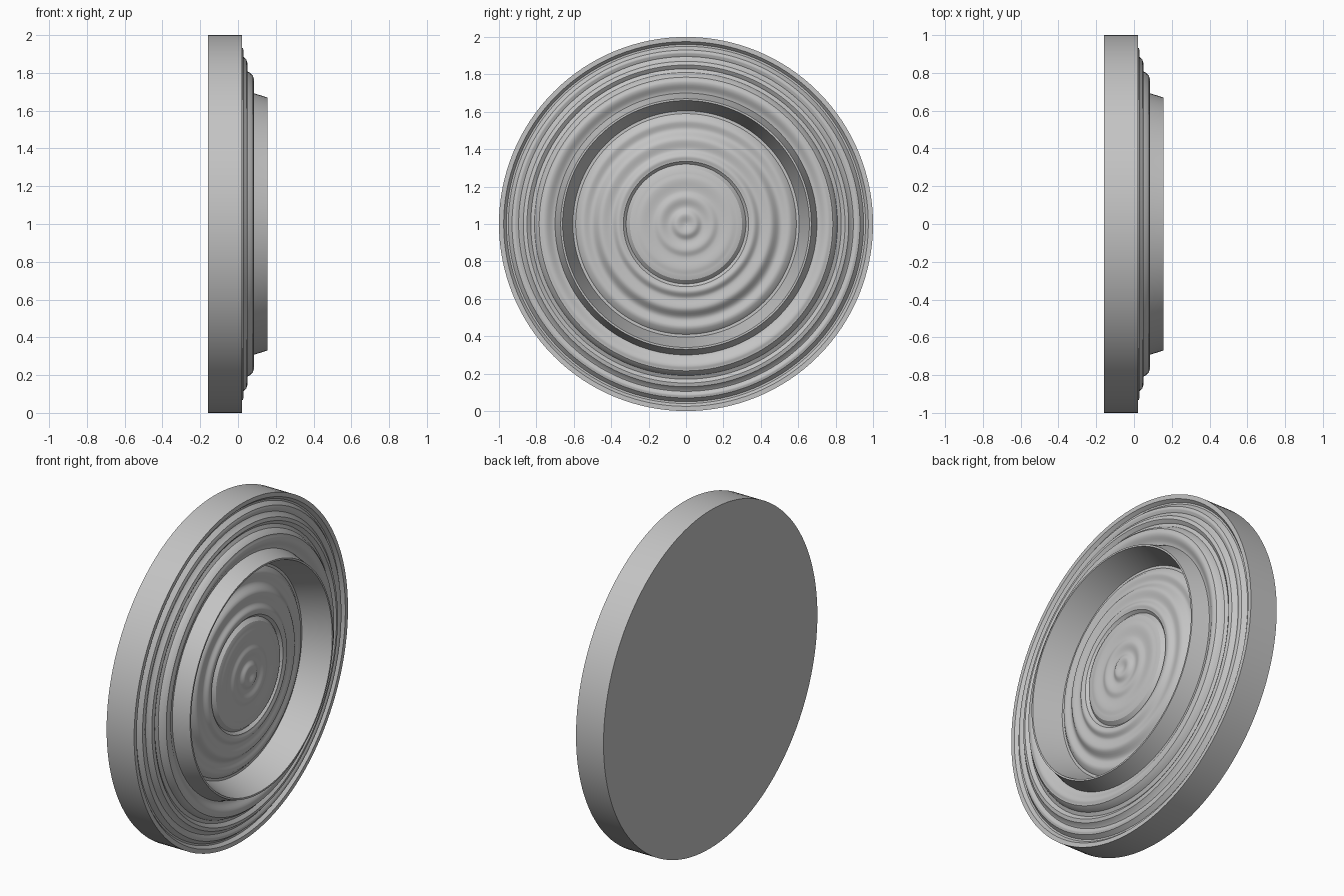
import bpy, bmesh, math
from mathutils import Matrix, Vector

SEGMENTS = 128

old = bpy.data.objects.get("Cube")
if old:
    bpy.data.objects.remove(old, do_unlink=True)

grey = bpy.data.materials.new("plain grey")
grey.use_nodes = True
colour = (0.55, 0.55, 0.55, 1)
grey.diffuse_color = colour
grey.node_tree.nodes["Principled BSDF"].inputs["Base Color"].default_value = colour


def wave(knots, steps=6):
    """Ease between crests and troughs given as (radius, x)."""
    points = [knots[0]]
    for (r0, x0), (r1, x1) in zip(knots, knots[1:]):
        for i in range(1, steps + 1):
            t = i / steps
            ease = (1 - math.cos(math.pi * t)) / 2
            points.append((r0 + (r1 - r0) * t, x0 + (x1 - x0) * ease))
    return points


# Rippled centre, raised rim, stepped mouldings, then the plain backing
inner_ripples = wave([(0, 0.075), (0.05, 0.085), (0.09, 0.07), (0.14, 0.08),
                      (0.18, 0.07), (0.24, 0.075), (0.28, 0.07)])
inner_edge = [(0.30, 0.065), (0.32, 0.045)]
outer_ripples = wave([(0.335, 0.06), (0.36, 0.065), (0.40, 0.045),
                      (0.45, 0.052), (0.51, 0.015), (0.55, 0.022)])
rim = [(0.565, 0.018), (0.59, -0.005), (0.605, -0.005),
       (0.66, 0.155), (0.67, 0.155), (0.695, 0.075)]
mouldings = (wave([(0.70, 0.06), (0.76, 0.085), (0.785, 0.08)])
             + [(0.80, 0.065), (0.81, 0.045), (0.83, 0.035)]
             + wave([(0.835, 0.04), (0.85, 0.05), (0.87, 0.045)], 3)
             + [(0.885, 0.028), (0.895, 0.022)]
             + wave([(0.90, 0.025), (0.915, 0.03), (0.93, 0.026)], 3)
             + [(0.95, 0.002), (0.96, 0.002), (0.975, 0.02)])
backing = [(1, 0.02), (1, -0.16), (0, -0.16)]
profile = inner_ripples + inner_edge + outer_ripples + rim + mouldings + backing

# Turn the profile about the x axis
bm = bmesh.new()
verts = [bm.verts.new((x, 0, r)) for r, x in profile]
edges = [bm.edges.new(pair) for pair in zip(verts, verts[1:])]
bmesh.ops.spin(bm, geom=verts + edges, cent=(0, 0, 0), axis=(1, 0, 0),
               angle=math.tau, steps=SEGMENTS, use_duplicate=False)
bmesh.ops.remove_doubles(bm, verts=bm.verts, dist=0.0001)
bmesh.ops.recalc_face_normals(bm, faces=bm.faces)
bmesh.ops.transform(bm, matrix=Matrix.Translation(Vector((0, 0, 1))), verts=bm.verts)
mesh = bpy.data.meshes.new("rippled_disc")
bm.to_mesh(mesh)
bm.free()
mesh.materials.append(grey)
disc = bpy.data.objects.new("rippled_disc", mesh)
bpy.context.collection.objects.link(disc)

bpy.context.view_layer.objects.active = disc
disc.select_set(True)
bpy.ops.object.shade_smooth_by_angle(angle=math.radians(30))
